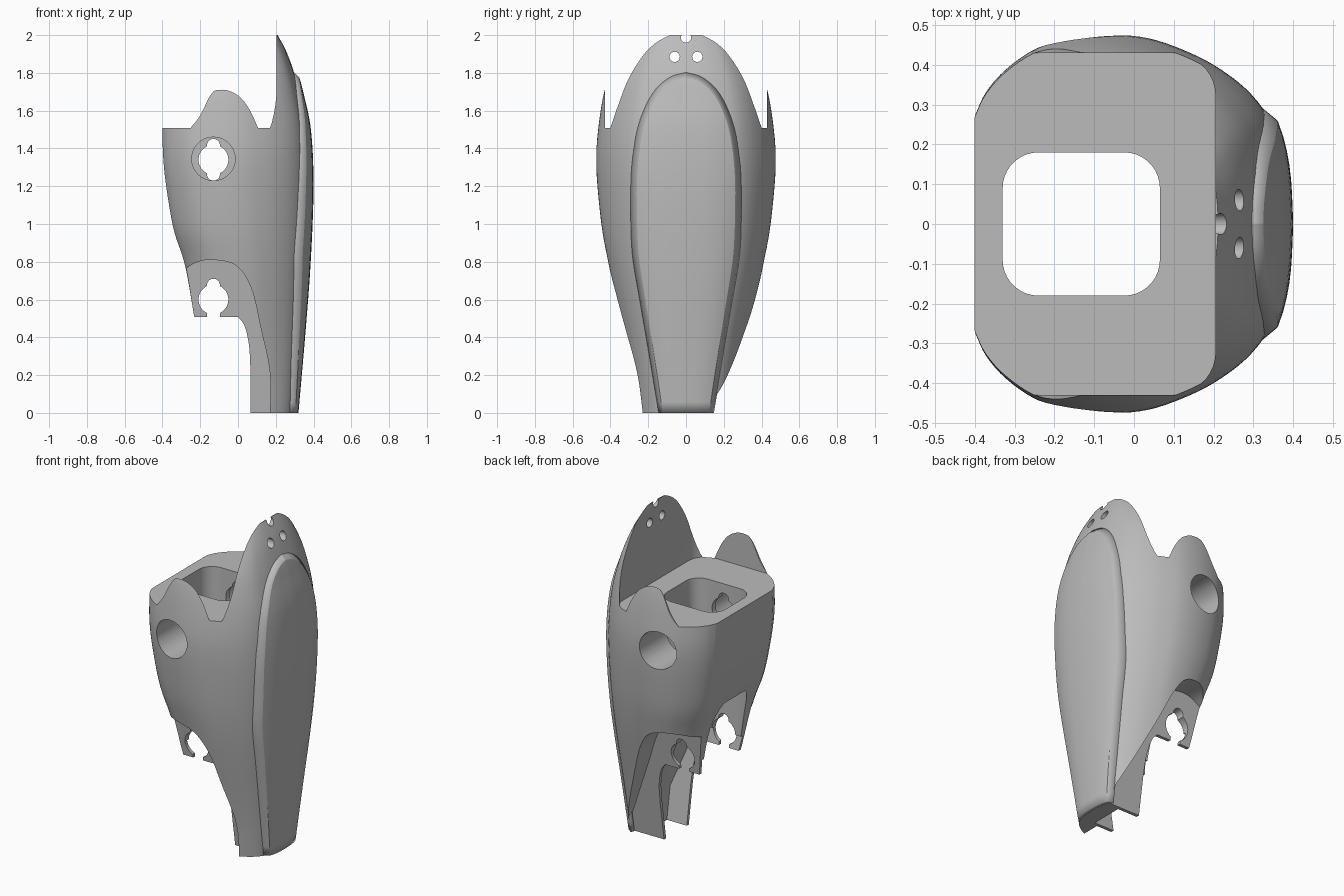
import bpy, bmesh, math
from mathutils import Vector

cube = bpy.data.objects.get("Cube")
if cube:
    bpy.data.objects.remove(cube, do_unlink=True)

grey = bpy.data.materials.new("plain grey")
grey.use_nodes = True
grey.diffuse_color = (0.5, 0.5, 0.5, 1)
grey.node_tree.nodes["Principled BSDF"].inputs["Base Color"].default_value = (0.5, 0.5, 0.5, 1)


def spline(pts, steps=6):
    """Smooth open curve through 2D points."""
    p = [Vector(q) for q in pts]
    p = [2 * p[0] - p[1]] + p + [2 * p[-1] - p[-2]]
    out = []
    for a, b, c, d in zip(p, p[1:], p[2:], p[3:]):
        for i in range(steps):
            t = i / steps
            out.append(0.5 * (2 * b + (c - a) * t + (2 * a - 5 * b + 4 * c - d) * t ** 2
                              + (3 * b - a - 3 * c + d) * t ** 3))
    return [tuple(v) for v in out] + [tuple(pts[-1])]


def lookup(table, k):
    """Linear lookup in a finely sampled curve."""
    for (a, u), (b, v) in zip(table, table[1:]):
        if k <= b:
            return u + (v - u) * (k - a) / max(b - a, 1e-9)
    return table[-1][1]


def make(name, verts, faces, fix=True):
    mesh = bpy.data.meshes.new(name)
    bm = bmesh.new()
    vs = [bm.verts.new(v) for v in verts]
    for f in faces:
        bm.faces.new([vs[i] for i in f])
    if fix:
        bmesh.ops.recalc_face_normals(bm, faces=bm.faces)
    else:
        bmesh.ops.remove_doubles(bm, verts=bm.verts, dist=1e-5)
    bm.to_mesh(mesh)
    bm.free()
    mesh.materials.append(grey)
    ob = bpy.data.objects.new(name, mesh)
    bpy.context.collection.objects.link(ob)
    return ob


def activate(ob):
    bpy.ops.object.select_all(action="DESELECT")
    ob.select_set(True)
    bpy.context.view_layer.objects.active = ob


def loft(rings):
    n = len(rings[0])
    faces = [tuple(range(n)), tuple(range(len(rings) * n - n, len(rings) * n))]
    for r in range(len(rings) - 1):
        for i in range(n):
            j = (i + 1) % n
            faces.append((r * n + i, r * n + j, r * n + n + j, r * n + n + i))
    return [v for ring in rings for v in ring], faces


def cut(outline, axis, lo, hi):
    """Carve a prism out of the body; lo and hi may vary with the second coordinate."""
    place = {"x": lambda a, b, d: (d, a, b), "y": lambda a, b, d: (a, d, b),
             "z": lambda a, b, d: (a, b, d)}[axis]
    rings = [[place(a, b, e(b) if callable(e) else e) for a, b in outline] for e in (lo, hi)]
    cutter = make("cutter", *loft(rings))
    cutter.hide_render = True
    activate(body)
    mod = body.modifiers.new("cut", "BOOLEAN")
    mod.operation, mod.solver, mod.object = "DIFFERENCE", "EXACT", cutter
    bpy.ops.object.modifier_apply(modifier=mod.name)
    bpy.data.objects.remove(cutter, do_unlink=True)


def rounded(cx, cy, hx, hy, r, n=10):
    pts = []
    for q, (sx, sy) in enumerate([(1, 1), (-1, 1), (-1, -1), (1, -1)]):
        for i in range(n):
            a = (q + i / (n - 1 if hx > r or hy > r else n)) * math.pi / 2
            p = (cx + sx * (hx - r) + r * math.cos(a), cy + sy * (hy - r) + r * math.sin(a))
            if not pts or (Vector(p) - Vector(pts[-1])).length > 1e-5:
                pts.append(p)
    return pts


# Profiles by height: front edge, back edge, half width
front = spline([(0, .30), (.4, .335), (.8, .365), (1.2, .38), (1.5, .366), (1.7, .325),
                (1.8, .297), (1.9, .262), (2, .212)])
back = spline([(0, -.14), (.5, -.23), (.78, -.28), (.95, -.335), (1.1, -.365),
               (1.3, -.392), (1.5, -.4), (2, -.4)])
width = spline([(0, .255), (.2, .285), (.4, .325), (.6, .37), (.8, .412), (1, .448),
                (1.3, .475), (1.5, .465), (1.73, .425), (1.9, .345), (2, .27)])
# Half cross-section from back to front: (depth fraction, width fraction)
half = [(0, .5)] + spline([(0, .58), (.035, .7), (.1, .82), (.2, .93), (.32, .985), (.44, 1),
                           (.56, .98), (.67, .92), (.77, .84), (.87, .72), (.94, .58),
                           (.975, .42), (.993, .24), (1, 0)], 4)
nose = [(v, t) for t, v in reversed(half) if t > .44]


def surface_x(y, z):
    b = lookup(back, z)
    return b + lookup(nose, abs(y) / lookup(width, z)) * (lookup(front, z) - b)


# Main shell body
rings = []
for k in range(49):
    z = k / 24
    b, f, w = lookup(back, z), lookup(front, z), lookup(width, z)
    side = [(b + t * (f - b), v * w, z) for t, v in half]
    rings.append(side + [(x, -y, h) for x, y, h in reversed(side[:-1])])
body = make("shell_body", *loft(rings))

# Sweeping top edge and the flat floor inside it
crest = spline([(-.25, 1.51), (-.2, 1.575), (-.14, 1.69), (-.07, 1.735), (0, 1.705), (.07, 1.6),
                (.13, 1.54), (.17, 1.575), (.193, 1.7), (.2, 2)])
cut([(-1, 1.511)] + crest + [(.2, 2.4), (-1, 2.4)], "y", -1, 1)
cut(rounded(-.3, 0, .505, .43, .11), "z", 1.508, 2.3)

# Square tunnel through the block
cut(rounded(-.1325, 0, .1975, .18, .09), "z", -.2, 1.7)

# Hollow behind the lower leg
cut([(.2, -.1), (.2, .2), (.05, .6), (-.6, .6), (-.6, -.1)], "y",
    lambda z: -.1 - .16 * z, lambda z: .1 + .16 * z)

# Arched side recesses that expose the joint plates
arch_right = spline([(-.27, .77), (-.21, .8), (-.13, .81), (-.01, .78), (.07, .66), (.12, .45),
                     (.17, .2), (.165, -.1)])
arch_left = spline([(-.27, .77), (-.21, .8), (-.13, .81), (-.03, .78), (.04, .68), (.1, .53)])
cut([(-.6, .7)] + arch_right + [(-.6, -.1)], "y", -1, lambda z: -.12 - .16 * z)
cut([(-.6, .7)] + arch_left + [(.275, .1), (.285, -.1), (-.6, -.1)], "y",
    lambda z: .12 + .16 * z, 1)

# Opening under the joint plates
under = spline([(0, .508), (.035, .46), (.058, .36), (.065, .25)])
cut([(-1, .508)] + under + [(.065, -.2), (-1, -.2)], "y", -1, 1)

# Joint holes: upper counterbores, then keyed holes through both plates
for lo, hi in ((-1, -.215), (.215, 1)):
    cut(rounded(-.13, 1.345, .115, .115, .115), "y", lo, hi)
for z, low in ((1.34, .11), (.6, .25)):
    cut(rounded(-.13, z, .079, .079, .079), "y", -1, 1)
    cut(rounded(-.13, z + (.11 - low) / 2, .034, (.11 + low) / 2, .033), "y", -1, 1)

# Small fixing holes and top notch in the shield
for y, z in ((-.06, 1.885), (.06, 1.885), (0, 1.987)):
    cut(rounded(y, z, .027, .027, .027, 6), "x", .1, .5)

# Raised teardrop panel with a sloped rim
outline = spline([(0, .148), (.3, .198), (.6, .25), (.85, .29), (1.1, .298), (1.3, .292),
                  (1.5, .262), (1.64, .21), (1.73, .15), (1.785, .075), (1.805, 0)])
ROWS, COLS = 48, 14
verts, faces = [], []
for r in range(ROWS + 1):
    z = 1.805 * math.sin(r / ROWS * math.pi / 2)
    h = max(lookup(outline, z), 0)
    zi, hi = z * 1.775 / 1.805, h * (.83 + .07 * z / 1.8)
    row = [(-h, z, -.002)]
    row += [(hi * (2 * c / COLS - 1), zi, .02) for c in range(COLS + 1)]
    row += [(h, z, -.002)]
    verts += [(surface_x(y, q) + off, y, q) for y, q, off in row]
N = COLS + 3
for r in range(ROWS):
    for c in range(N - 1):
        i = r * N + c
        faces.append((i, i + 1, i + N + 1, i + N))
panel = make("front_panel", verts, faces, fix=False)
solid = panel.modifiers.new("thickness", "SOLIDIFY")
solid.thickness, solid.offset = .022, -1

for ob in (body, panel):
    activate(ob)
    bpy.ops.object.shade_smooth_by_angle(angle=math.radians(28))
